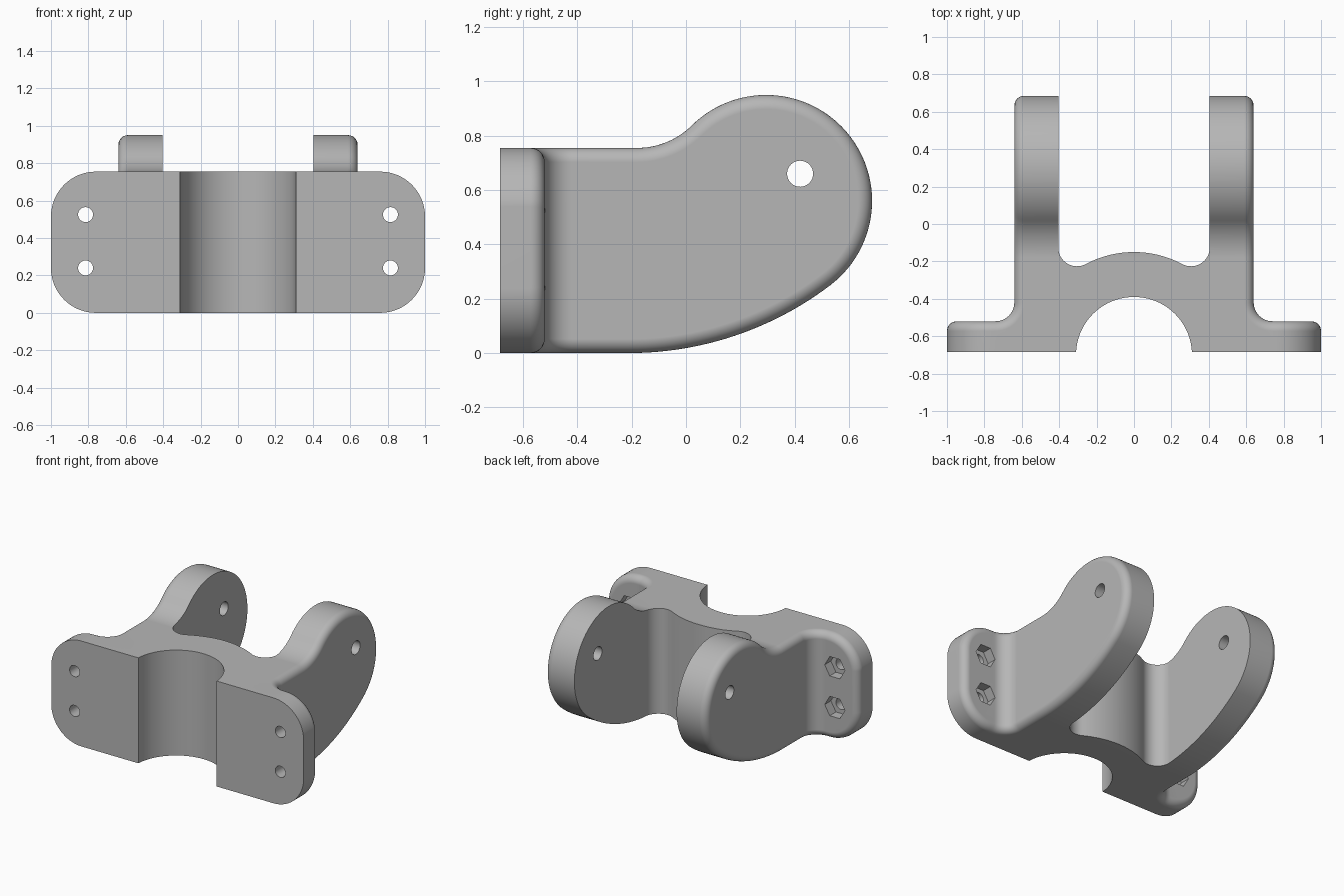
import bpy, bmesh
from math import sin, cos, pi, sqrt, atan2, radians
from mathutils import Vector

cube = bpy.data.objects.get("Cube")
if cube:
    bpy.data.objects.remove(cube, do_unlink=True)

FRONT = -0.685            # flat mounting face
TOP = 0.755               # height of flange and web
EDGE = 0.052              # rounded rim radius
BEND = 0.1                # fillet between flange and arm
BX, BY = 0.74, -0.42      # centre of that fillet
S0 = BY - BEND * pi / 2   # unrolled start of fillet
S_END = S0 - (1 - BX)     # unrolled flange end


def arc(cx, cy, r, a0, a1, n):
    return [Vector((cx + r * cos(a0 + (a1 - a0) * i / n),
                    cy + r * sin(a0 + (a1 - a0) * i / n))) for i in range(n + 1)]


def inset(pts, d):
    """Move a counter-clockwise outline inward with mitred corners."""
    out = []
    for i, p in enumerate(pts):
        a = (p - pts[i - 1]).normalized()
        b = (pts[(i + 1) % len(pts)] - p).normalized()
        na, nb = Vector((-a.y, a.x)), Vector((-b.y, b.x))
        m = (na + nb).normalized()
        out.append(p + m * d / m.dot(na))
    return out


def outline():
    """Unrolled side outline: flange corners, flat web, rounded lug head."""
    c = 0.24
    hy, hz, hr = 0.295, 0.56, 0.39
    low_r = 1.226
    low_y = hy - sqrt((low_r - hr) ** 2 - (low_r - hz) ** 2)
    low_a = atan2(hz - low_r, hy - low_y)
    neck_r = 0.286
    neck_y = hy - sqrt((neck_r + hr) ** 2 - (TOP + neck_r - hz) ** 2)
    neck_a = atan2(TOP + neck_r - hz, neck_y - hy)
    pts = arc(S_END + c, c, c, pi, 1.5 * pi, 16)
    pts += arc(low_y, low_r, low_r, -pi / 2, low_a, 24)
    pts += arc(hy, hz, hr, low_a, neck_a, 56)[1:]
    pts += arc(neck_y, TOP + neck_r, neck_r, neck_a - pi, -pi / 2, 16)[1:]
    pts += arc(S_END + c, TOP - c, c, pi / 2, pi, 16)[:-1]
    return pts


def bend(co):
    """Wrap unrolled (length, depth, height) around the flange and arm."""
    s, d, z = co
    inner = d > 0.5
    if s < S0 - 1e-4:
        x = BX + S0 - s
        return Vector((x, FRONT if inner else BY - BEND - d, z))
    if s < BY + 1e-4:
        t = (s - S0) / BEND
        if inner:
            return Vector((max(0, BX * (1 - t / (pi / 2))), FRONT, z))
        return Vector((BX - (BEND + d) * sin(t), BY - (BEND + d) * cos(t), z))
    return Vector((0 if inner else BX - BEND - d, s, z))


def finish(bm, name):
    bmesh.ops.recalc_face_normals(bm, faces=bm.faces)
    me = bpy.data.meshes.new(name)
    bm.to_mesh(me)
    bm.free()
    ob = bpy.data.objects.new(name, me)
    bpy.context.collection.objects.link(ob)
    return ob


# Bracket half: rounded plate, bent along the flange and arm
bm = bmesh.new()
base = outline()
steps = 8
levels = [(EDGE * (1 - sin(a)), EDGE * (1 - cos(a)))
          for a in (pi / 2 * i / steps for i in range(steps + 1))]
levels.append((0, 1))
rings = [[bm.verts.new((p.x, d, p.y)) for p in inset(base, off)] for off, d in levels]
n = len(base)
for r0, r1 in zip(rings, rings[1:]):
    for i in range(n):
        j = (i + 1) % n
        bm.faces.new((r0[i], r0[j], r1[j], r1[i]))
bm.faces.new(rings[0])
bm.faces.new(rings[-1])
cuts = [S0 + (BY - S0) * i / 12 for i in range(13)] + [-0.3]
for s in cuts:
    bmesh.ops.bisect_plane(bm, geom=bm.verts[:] + bm.edges[:] + bm.faces[:],
                           plane_co=(s, 0, 0), plane_no=(1, 0, 0), dist=1e-6)
bmesh.ops.recalc_face_normals(bm, faces=bm.faces)
for v in bm.verts:
    v.co = bend(v.co)
middle = [f for f in bm.faces if all(abs(v.co.x) < 1e-4 for v in f.verts)]
bmesh.ops.delete(bm, geom=middle, context='FACES')
bracket = finish(bm, "bracket")


def apply(kind, **settings):
    bpy.ops.object.select_all(action='DESELECT')
    bpy.context.view_layer.objects.active = bracket
    bracket.select_set(True)
    mod = bracket.modifiers.new(kind.lower(), kind)
    for key, value in settings.items():
        setattr(mod, key, value)
    bpy.ops.object.modifier_apply(modifier=mod.name)


def cut(cutter):
    cutter.hide_render = True
    apply('BOOLEAN', operation='DIFFERENCE', solver='EXACT', object=cutter)
    bpy.data.objects.remove(cutter, do_unlink=True)


def drill(name, loc, r, depth, rot=(0, 0, 0), sides=32):
    bpy.ops.mesh.primitive_cylinder_add(vertices=sides, radius=r, depth=depth,
                                        location=loc, rotation=rot)
    bpy.context.object.name = name
    cut(bpy.context.object)


apply('MIRROR', use_axis=(True, False, False), merge_threshold=0.0005)

# Gap between the arms, with a curved web behind the saddle
saddle_y, web_r, gap_r, gap_x = -0.70, 0.55, 0.1, 0.405
cx = gap_x - gap_r
cy = saddle_y + sqrt((web_r + gap_r) ** 2 - cx ** 2)
tilt = atan2(cy - saddle_y, cx)
right = arc(cx, cy, gap_r, 0, tilt - pi, 16)
web = arc(0, saddle_y, web_r, tilt, pi - tilt, 24)[1:-1]
left = [Vector((-p.x, p.y)) for p in reversed(right)]
shape = [Vector((gap_x, 1))] + right + web + left + [Vector((-gap_x, 1))]
bm = bmesh.new()
face = bm.faces.new([bm.verts.new((p.x, p.y, -0.5)) for p in shape])
solid = bmesh.ops.extrude_face_region(bm, geom=[face])
bmesh.ops.translate(bm, vec=(0, 0, 2),
                    verts=[v for v in solid["geom"] if isinstance(v, bmesh.types.BMVert)])
cut(finish(bm, "gap_cutter"))

# Saddle bore, pivot holes, bolt holes and hexagonal nut pockets
drill("saddle_cutter", (0, saddle_y, 0.4), 0.31, 3, sides=96)
drill("pivot_cutter", (0, 0.42, 0.66), 0.048, 3, (0, pi / 2, 0))
for x in (-0.815, 0.815):
    for z in (0.24, 0.525):
        drill("bolt_cutter", (x, -0.6, z), 0.04, 0.5, (pi / 2, 0, 0))
        pocket = (pi / 2, radians(30), 0)
        drill("nut_cutter", (x, -0.49, z), 0.08, 0.2, pocket, 6)

# Plain grey finish
grey = bpy.data.materials.new("plain grey")
grey.use_nodes = True
grey.diffuse_color = (0.47, 0.47, 0.47, 1)
grey.node_tree.nodes["Principled BSDF"].inputs["Base Color"].default_value = grey.diffuse_color
bracket.data.materials.clear()
bracket.data.materials.append(grey)
for p in bracket.data.polygons:
    p.material_index = 0
bpy.ops.object.select_all(action='DESELECT')
bpy.context.view_layer.objects.active = bracket
bracket.select_set(True)
bpy.ops.object.shade_smooth_by_angle(angle=radians(30))
normals = bracket.modifiers.new("even_normals", 'WEIGHTED_NORMAL')
normals.keep_sharp = True
